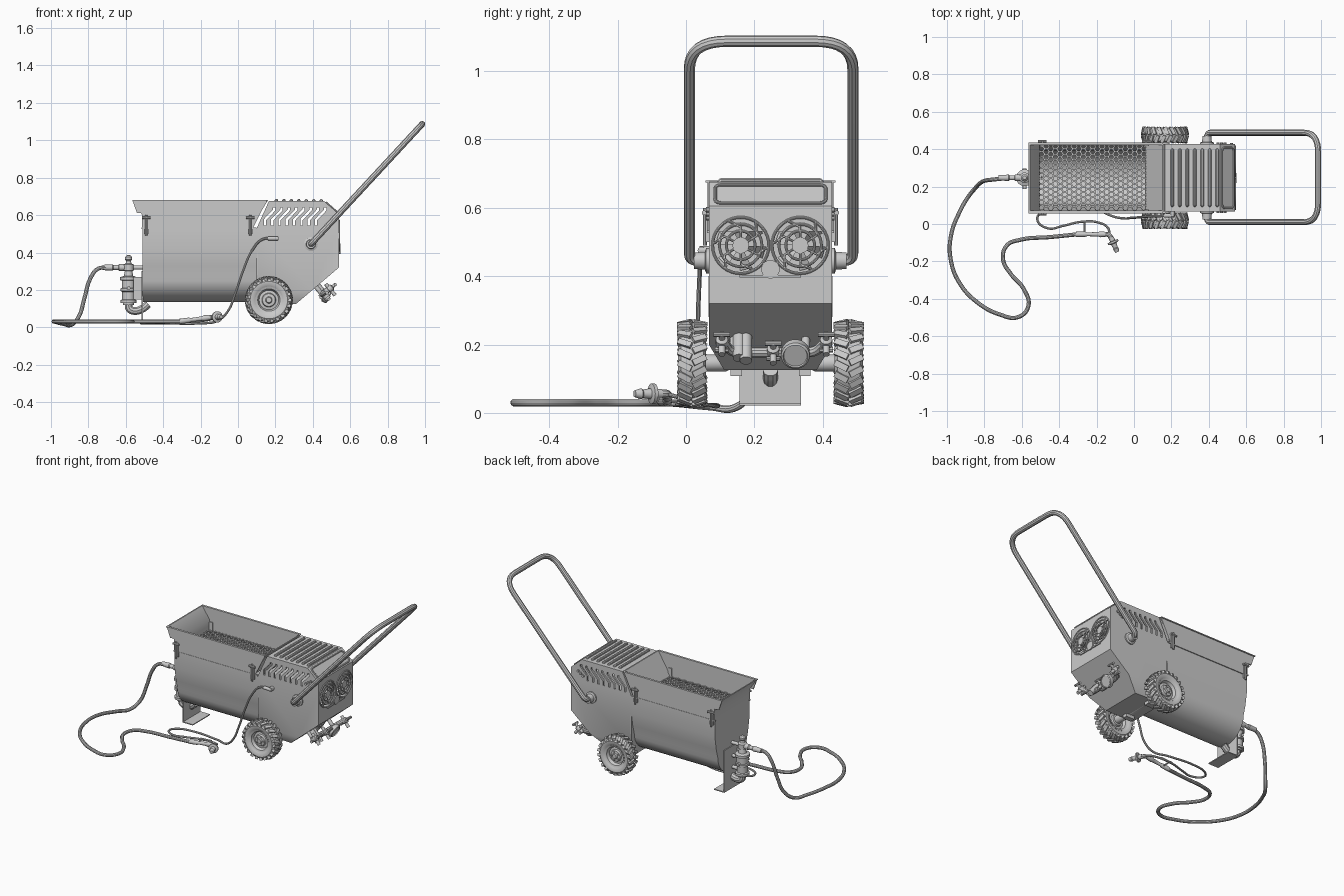
import bpy, bmesh, math
from mathutils import Vector as V, Matrix as M

if "Cube" in bpy.data.objects:
    bpy.data.objects.remove(bpy.data.objects["Cube"])

YC, YA, YB = .247, .067, .427      # body centre line and side planes

def mesh(name, verts, faces):
    me = bpy.data.meshes.new(name)
    me.from_pydata([tuple(v) for v in verts], [], faces)
    bm = bmesh.new(); bm.from_mesh(me)
    bmesh.ops.remove_doubles(bm, verts=bm.verts, dist=1e-6)
    bmesh.ops.recalc_face_normals(bm, faces=bm.faces)
    bm.to_mesh(me); bm.free()
    ob = bpy.data.objects.new(name, me)
    bpy.context.collection.objects.link(ob)
    return ob

def prism_data(pts, y0, y1, off=0):
    n = len(pts)
    vs = [(x, y0, z) for x, z in pts] + [(x, y1, z) for x, z in pts]
    fs = [[off+i for i in range(n)], [off+n+i for i in range(n)]]
    fs += [[off+i, off+(i+1) % n, off+n+(i+1) % n, off+n+i] for i in range(n)]
    return vs, fs

def prism(name, pts, y0, y1):
    return mesh(name, *prism_data(pts, y0, y1))

def box(name, x0, x1, y0, y1, z0, z1):
    return prism(name, [(x0, z0), (x1, z0), (x1, z1), (x0, z1)], y0, y1)

def lathe(name, prof, loc, axis=(0, 0, 1), n=24):
    """prof is a list of (radius, height along axis)"""
    q = V(axis).to_track_quat('Z', 'Y')
    vs, fs, k = [], [], len(prof)
    for i in range(n):
        a = 2*math.pi*i/n
        vs += [V(loc) + q @ V((r*math.cos(a), r*math.sin(a), h)) for r, h in prof]
        j = (i+1) % n
        fs += [[i*k+m, j*k+m, j*k+m+1, i*k+m+1] for m in range(k-1)]
    return mesh(name, vs, fs)

def cyl(name, p0, p1, r, n=16):
    d = V(p1)-V(p0)
    return lathe(name, [(0, 0), (r, 0), (r, d.length), (0, d.length)], p0, d, n)

def tube(name, pts, r, bezier=False, cyclic=False):
    cu = bpy.data.curves.new(name, 'CURVE')
    cu.dimensions, cu.bevel_depth, cu.bevel_resolution = '3D', r, 3
    cu.use_fill_caps, cu.resolution_u = True, 8
    sp = cu.splines.new('BEZIER' if bezier else 'POLY')
    tgt = sp.bezier_points if bezier else sp.points
    tgt.add(len(pts)-1)
    for p, c in zip(tgt, pts):
        if bezier:
            p.co, p.handle_left_type, p.handle_right_type = c, 'AUTO', 'AUTO'
        else:
            p.co = (*c, 1)
    sp.use_cyclic_u = cyclic
    ob = bpy.data.objects.new(name, cu)
    bpy.context.collection.objects.link(ob)
    return ob

def fillet(pts, r, closed=False, n=8):
    pts, out = [V(p) for p in pts], []
    for i, p in enumerate(pts):
        if not closed and i in (0, len(pts)-1):
            out.append(p); continue
        a, b = pts[i-1]-p, pts[(i+1) % len(pts)]-p
        k = min(r, a.length*.5, b.length*.5)
        a, b = p+a.normalized()*k, p+b.normalized()*k
        out += [a*(1-t)**2 + p*2*t*(1-t) + b*t*t for t in [j/n for j in range(n+1)]]
    return out

def cut(ob, cutter):
    m = ob.modifiers.new('cut', 'BOOLEAN')
    m.object, m.operation, m.solver = cutter, 'DIFFERENCE', 'EXACT'
    bpy.context.view_layer.objects.active = ob
    bpy.ops.object.modifier_apply(modifier=m.name)
    bpy.data.objects.remove(cutter)

# lower hopper: open trough with rounded bottom
half = [(.18, .53), (.18, .42), (.165, .33)]
half += [(.15*math.cos(a), .275-.14*math.sin(a)) for a in [math.pi/2*i/8 for i in range(9)]]
sec = half + [(-y, z) for y, z in half[-2::-1]]
k = len(sec)
vs = [(x, YC+y, z) for x in (-.51, .1) for y, z in sec]
hop = mesh('hopper_trough', vs, [[i, i+1, k+i+1, k+i] for i in range(k-1)] + [list(range(k)), list(range(k, 2*k))])
hop.modifiers.new('thick', 'SOLIDIFY').thickness = .005

# upper hopper: side walls with lips, flared end wall, ramp
for s in (-1, 1):
    y = YC+s*.18
    prism('hopper_side', [(-.51, .53), (-.51, .61), (-.54, .61), (-.565, .68), (.155, .68), (.08, .53)], y-.004, y+.004)
    box('hopper_lip', -.565, .155, min(y, y+s*.01), max(y, y+s*.01), .674, .68)
    box('hopper_seam', -.515, .1, y-.006, y+.006, .526, .534)
prism('hopper_flared_end', [(-.512, .53), (-.512, .6), (-.565, .68), (-.557, .68), (-.504, .602), (-.504, .53)], YA, YB)
prism('hopper_ramp', [(.06, .53), (.152, .68), (.16, .68), (.07, .53)], YA, YB)

# hexagon sieve
vs, fs = [], []
R = .36/12.5/math.sqrt(3)
for c in range(23):
    for r in range(12):
        cx, cy = -.495+c*1.5*R, YA+.018+(r+.5*(c % 2))*R*math.sqrt(3)
        if cx > .068: continue
        o = len(vs)
        for rad in (R, R*.72):
            vs += [(cx+rad*math.cos(math.pi/3*i), cy+rad*math.sin(math.pi/3*i), .538) for i in range(6)]
        fs += [[o+i, o+(i+1) % 6, o+6+(i+1) % 6, o+6+i] for i in range(6)]
mesh('sieve', vs, fs).modifiers.new('thick', 'SOLIDIFY').thickness = .006

# latches on the hopper sides
for s in (-1, 1):
    for x in (-.49, .065):
        y = YC+s*.18
        box('latch_plate', x-.012, x+.012, y-.01, y+.01, .5, .59)
        cyl('latch_pin', (x, y+s*.012, .49), (x, y+s*.012, .6), .006, 10)
        cyl('latch_bar', (x-.022, y+s*.014, .585), (x+.022, y+s*.014, .585), .007, 10)

# engine housing with chamfered lower corners and fan wells
hs = prism('engine_housing', [(.1, .13), (.31, .125), (.54, .32), (.54, .53), (.54, .605), (.53, .605), (.53, .53), (.1, .53)], YA, YB)
bm = bmesh.new(); bm.from_mesh(hs.data)
for s in (-1, 1):
    g = bmesh.ops.bisect_plane(bm, geom=bm.verts[:]+bm.edges[:]+bm.faces[:], plane_co=(0, YC+s*.18, .2), plane_no=(0, s*.08, -.048), clear_outer=True)
    bmesh.ops.contextual_create(bm, geom=[e for e in g['geom_cut'] if isinstance(e, bmesh.types.BMEdge)])
bmesh.ops.recalc_face_normals(bm, faces=bm.faces)
bm.to_mesh(hs.data); bm.free()
for y in (.16, .334):
    cut(hs, cyl('fan_cutter', (.50, y, .49), (.56, y, .49), .08, 32))
    for r in (.082, .062, .042):
        ring = [(.541, y+r*math.cos(i*math.pi/18), .49+r*math.sin(i*math.pi/18)) for i in range(36)]
        tube('fan_guard_ring', ring, .0045, cyclic=True)
    for i in range(6):
        a = i*math.pi/3+.5
        d, e = V((0, math.cos(a), math.sin(a))), V((0, math.cos(a+.5), math.sin(a+.5)))
        c = V((.541, y, .49))
        tube('fan_guard_spoke', [c+d*.02, c+d*.05+e*.005, c+e*.082], .004)
        b = V((.515, y, .49))
        t = V((.012, 0, 0))
        mesh('fan_blade', [b+d*.02-t, b+d*.074-t, b+e*.074+t, b+e*.02+t], [[0, 1, 2, 3]])
    cyl('fan_hub', (.5, y, .49), (.545, y, .49), .024, 20)
cyl('end_cap_button', (.53, YC, .42), (.548, YC, .42), .027, 24)
box('fan_panel_sill', .538, .546, YC-.09, YC+.09, .396, .404)
for y in (YA-.001, YB-.003):
    box('housing_seam', .103, .107, y, y+.004, .28, .4)

# vented cover: hollow shell with zigzag slots, ribs and a rear frame
cov = prism('engine_cover', [(.1, .53), (.165, .675), (.46, .675), (.54, .605), (.54, .53)], YA, YB)
cut(cov, prism('inner_cutter', [(.11, .52), (.172, .665), (.456, .665), (.53, .6), (.53, .52)], YA+.01, YB-.01))
vs, fs = [], []
for i in range(8):
    x = .138+i*.039
    a, b = prism_data([(x, .545), (x+.012, .545), (x+.012, .572), (x+.062, .625), (x+.062, .64), (x+.05, .64), (x+.05, .63), (x, .578)], 0, .5, len(vs))
    vs += a; fs += b
cut(cov, mesh('slot_cutter', vs, fs))
for i in range(7):
    x = .205+i*.04
    pts = fillet([(x, .1, .668), (x, .1, .678), (x, .394, .678), (x, .394, .668)], .01)
    tube('cover_rib', pts, .009)
tube('cover_end_frame', fillet([(.472, .085, .667), (.472, .409, .667), (.533, .409, .614), (.533, .085, .614)], .02, True), .005, cyclic=True)
for s in (-1, 1):
    for i in range(3):
        cyl('cover_knob', (.45+i*.018, YC+s*.175, .57+.012*i), (.45+i*.018, YC+s*.188, .57+.012*i), .008, 10)

# push handle
P = lambda y, s: V((.39+.595*s, y, .445+.642*s))
tube('push_handle', fillet([P(.07, 0), P(.01, 0), P(.01, 1), P(.488, 1), P(.488, 0), P(.424, 0)], .11), .0165)
for s in (-1, 1):
    lathe('handle_socket', [(0, 0), (.037, 0), (.037, .01), (.026, .014), (.024, .045), (0, .045)], (.39, YC+s*.178, .445), (0, s, 0))

# wheels, treads and axle
AX, AZ = .165, .146
for s in (-1, 1):
    c = V((AX, YC+s*.229, AZ))
    tyre = [(.068, -.03), (.083, -.04), (.1, -.041), (.113, -.033), (.118, -.015)]
    lathe('tyre', tyre+[(r, -h) for r, h in tyre[::-1]]+[tyre[0]], c, (0, s, 0), 40)
    rim = [(0, .036), (.014, .036), (.018, .028), (.034, .026), (.038, .014), (.052, .012), (.06, .03), (.072, .034)]
    lathe('wheel_rim', rim+[(r, -h) for r, h in rim[::-1]], c, (0, s, 0), 32)
    for i in range(5):
        a = i*math.tau/5
        p = c+V((.026*math.cos(a), s*.024, .026*math.sin(a)))
        cyl('wheel_bolt', p, p+V((0, s*.008, 0)), .005, 6)
    bm = bmesh.new()
    for i in range(22):
        for side in (-1, 1):
            m = M.Translation(c) @ M.Rotation((i+.25*side)*math.tau/22, 4, 'Y') @ M.Translation((0, side*.021, .115)) @ M.Rotation(side*.45, 4, 'Z') @ M.Rotation(-side*.2, 4, 'X') @ M.Diagonal((.018, .042, .018, 1))
            bmesh.ops.create_cube(bm, size=1, matrix=m)
    me = bpy.data.meshes.new('tyre_tread'); bm.to_mesh(me); bm.free()
    bpy.context.collection.objects.link(bpy.data.objects.new('tyre_tread', me))
    box('axle_bracket', AX-.03, AX+.03, YC+s*.1-.017, YC+s*.1+.017, .108, .14)
lathe('axle', [(0, -.2), (.025, -.2), (.025, -.13), (.02, -.12), (.02, .12), (.025, .13), (.025, .2), (0, .2)], (AX, YC, AZ), (0, 1, 0))

# stand leg
prism('stand_leg', [(-.515, .3), (-.515, .022), (-.44, .022), (-.44, .028), (-.509, .028), (-.509, .3)], .157, .337)

# mortar pump
lathe('pump_body', [(0, .12), (.03, .12), (.03, .13), (.042, .13), (.042, .145), (.034, .15), (.034, .19), (.042, .193), (.042, .207), (.036, .21),
      (.036, .25), (.045, .252), (.045, .268), (.025, .275), (.02, .3), (.028, .305), (.028, .335), (.016, .342), (.012, .355), (.019, .362), (.019, .375), (.01, .385), (0, .387)], (-.585, YC, 0))
tube('pump_elbow', [(-.585, YC, .13), (-.58, YC, .1), (-.555, YC, .088), (-.51, YC, .1), (-.48, YC, .125)], .022, True)
for z in (.16, .235, .32):
    cyl('pump_mount', (-.59, YC, z), (-.505, YC, z), .011)
box('pump_bracket', -.56, -.51, YC-.055, YC-.045, .15, .27)
cyl('pump_lever', (-.585, YC-.06, .21), (-.585, YC+.05, .21), .01)
lathe('hose_coupling', [(0, 0), (.018, 0), (.018, .03), (.013, .035), (.013, .06), (.017, .065), (.014, .12), (0, .12)], (-.605, YC, .32), (-1, 0, 0))

# delivery hose
z = .03
tube('delivery_hose', [(-.62, YC, .32), (-.7, .243, .32), (-.75, .238, .312), (-.79, .233, .26), (-.82, .22, .16), (-.85, .19, .06), (-.89, .14, .014),
     (-.93, .07, .018), (-.978, -.06, z), (-.98, -.19, z), (-.93, -.32, z), (-.83, -.425, z), (-.72, -.483, z), (-.62, -.498, z), (-.565, -.44, z),
     (-.588, -.35, z), (-.66, -.265, z), (-.7, -.19, z), (-.68, -.115, z), (-.61, -.085, z), (-.45, -.07, z), (-.3, -.055, z)], .011, True)

# spray lance
lathe('lance', [(0, 0), (.014, 0), (.014, .05), (.01, .06), (.012, .12), (.016, .13), (.012, .17), (0, .17)], (-.31, -.055, .032), (1, 0, .13), 16)
tube('lance_neck', [(-.16, -.055, .052), (-.135, -.058, .055), (-.12, -.08, .056)], .013, True)
lathe('spray_nozzle', [(0, 0), (.014, 0), (.014, .02), (.03, .022), (.03, .032), (.016, .036), (.012, .06), (.016, .065), (.01, .085), (0, .085)], (-.122, -.072, .056), (.4, -.95, 0), 20)
cyl('lance_valve', (-.265, -.06, .035), (-.265, .01, .035), .005, 10)
cyl('lance_lever', (-.28, .012, .035), (-.2, .012, .04), .005, 10)

# air hose and its fitting
tube('air_hose', [(.2, .045, .475), (.13, .042, .47), (.075, .04, .41), (.03, .036, .31), (-.015, .033, .18), (-.055, .03, .085), (-.11, .04, .035), (-.2, .075, .022),
     (-.4, .09, .022), (-.49, .066, .022), (-.517, .025, .022), (-.46, -.023, .024), (-.38, -.01, .026), (-.28, .012, .03), (-.19, .008, .035), (-.14, -.02, .045), (-.13, -.055, .055)], .0065, True)
cyl('air_fitting', (.16, .045, .475), (.215, .045, .475), .011)
cyl('air_port', (.205, .04, .475), (.205, .07, .475), .013)

# water manifold on the sloping panel: valves, gauge
nrm, tan = V((.64, 0, -.77)), V((.77, 0, .64))
def on(y, s, h):                  # y, distance up the slope, height off the panel
    return V((.425, 0, .222)) + tan*s + nrm*h + V((0, y, 0))
tube('manifold_pipe', fillet([on(.105, .05, .05), on(.13, -.01, .05), on(.38, -.01, .05), on(.41, .04, .05)], .03), .015)
for y, s in ((.105, .04), (.255, .0), (.41, .04)):
    lathe('valve_body', [(0, -.03), (.012, -.03), (.012, -.01), (.018, -.008), (.018, .015), (.009, .02), (.009, .04), (0, .04)], on(y, s, .055), tan, 16)
    cyl('valve_cross', on(y-.024, s+.038, .055), on(y+.024, s+.038, .055), .008, 10)
    cyl('valve_stem', on(y, s, .02), on(y, s, .1), .01, 12)
    cyl('valve_outlet', on(y-.02, s-.025, .06), on(y+.02, s-.025, .06), .009, 10)
lathe('pressure_gauge', [(0, 0), (.036, 0), (.042, .006), (.042, .03), (.036, .034), (.034, .028), (0, .028)], on(.32, 0, .055), (.9, 0, -.43), 28)
for y, h in ((.155, .06), (.175, .07)):
    cyl('manifold_plug', on(y, 0, 0), on(y, 0, h+.02), .018)
for y in (.14, .35):
    cyl('manifold_post', on(y, -.01, -.01), on(y, -.01, .05), .012)

# curves to meshes, then smooth shading with sharp edges kept
bpy.ops.object.select_all(action='SELECT')
bpy.context.view_layer.objects.active = hop
bpy.ops.object.convert(target='MESH')
bpy.ops.object.select_all(action='SELECT')
bpy.ops.object.shade_smooth_by_angle(angle=math.radians(35))
